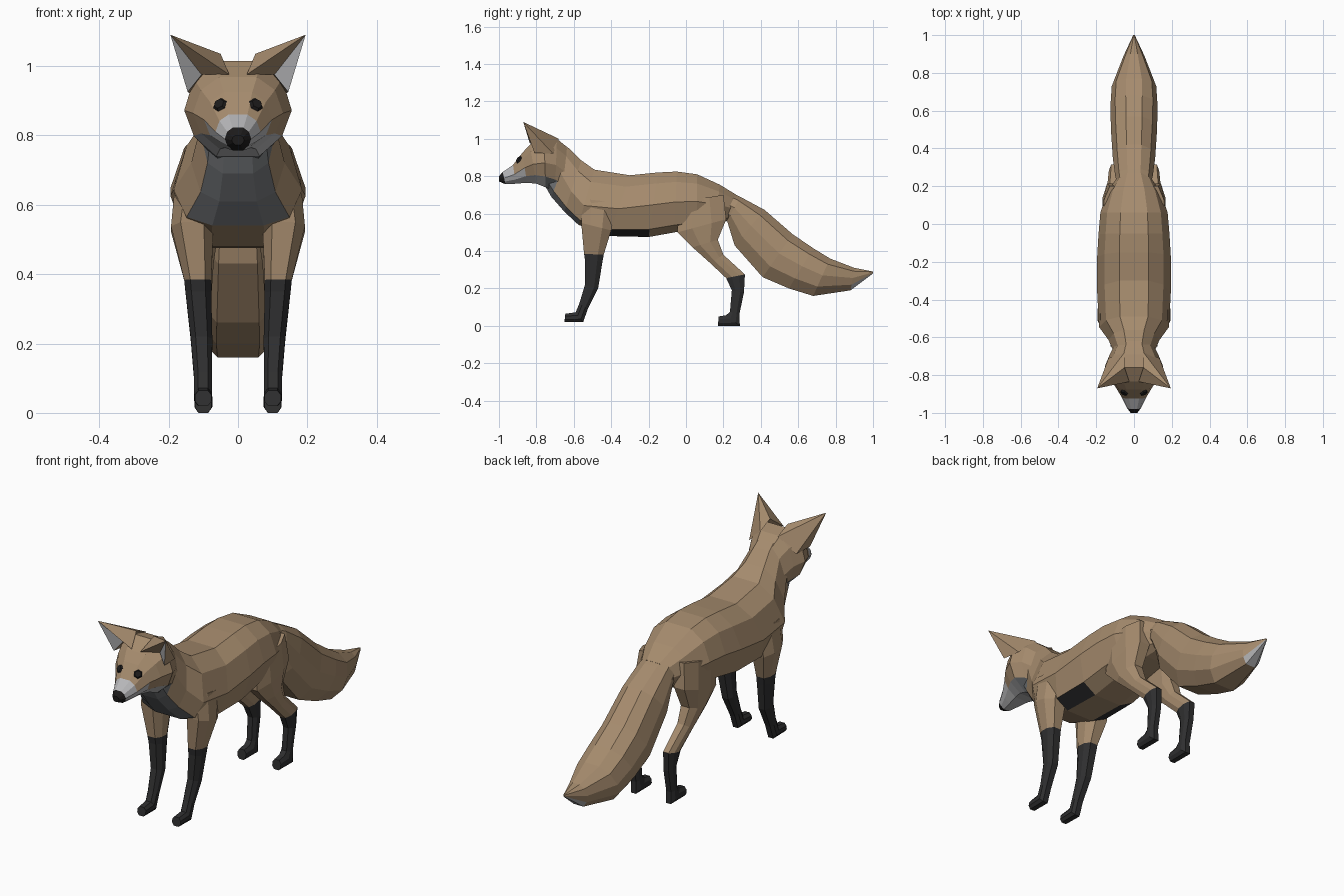
import bpy, bmesh
from mathutils import Vector
from mathutils.bvhtree import BVHTree


def mat(name, rgb):
    m = bpy.data.materials.new(name)
    m.diffuse_color = (*rgb, 1)
    return m


MATS = [mat("tan fur", (0.38, 0.26, 0.155)), mat("black fur", (0.028, 0.028, 0.029)),
        mat("pale fur", (0.48, 0.48, 0.49)), mat("grey fur", (0.17, 0.18, 0.19)),
        mat("eye black", (0.012, 0.011, 0.011))]
TAN, BLACK, PALE, GREY, EYE = range(5)

# half cross-sections: (fraction of half width, fraction of height), bottom to top
BODY = [(0.4, 0), (0.8, 0.12), (1, 0.5), (0.8, 0.83), (0.4, 1)]
HEAD = [(0.4, 0), (0.82, 0.22), (1, 0.5), (0.82, 0.82), (0.42, 1)]
TAIL = [(0.5, 0), (0.9, 0.25), (1, 0.55), (0.8, 0.85), (0.35, 1)]
LEG = [(0.55, 0), (1, 0.3), (1, 0.7), (0.55, 1)]


def finish(bm, name, rule):
    bmesh.ops.recalc_face_normals(bm, faces=bm.faces)
    for f in bm.faces:
        f.material_index = rule(f.calc_center_median(), f.normal)
    me = bpy.data.meshes.new(name)
    tree = BVHTree.FromBMesh(bm)
    bm.to_mesh(me)
    bm.free()
    for m in MATS:
        me.materials.append(m)
    bpy.context.collection.objects.link(bpy.data.objects.new(name, me))
    return tree


def loft(name, profile, rings, rule, side=1):
    """rings: (bottom y, z, top y, z, half width, centre x, height fraction of the widest point)"""
    bm = bmesh.new()
    loops = []
    outline = profile + [(-x, t) for x, t in reversed(profile)]
    for by, bz, ty, tz, w, cx, mid in rings:
        loop = []
        for px, t in outline:
            t = 2 * t * mid if t < 0.5 else mid + (1 - mid) * (2 * t - 1)
            loop.append(bm.verts.new((side * (cx + w * px), by + (ty - by) * t, bz + (tz - bz) * t)))
        loops.append(loop)
    n = len(outline)
    for a, b in zip(loops, loops[1:]):
        for i in range(n):
            j = (i + 1) % n
            bm.faces.new((a[i], a[j], b[j], b[i]))
    bm.faces.new(loops[0])
    bm.faces.new(loops[-1])
    return finish(bm, name, rule)


# torso and neck
def body_rule(c, n):
    if c.y < -0.52 and n.z < 0.1 and abs(c.x) < 0.1 and (n.y < -0.3 or n.z < -0.4):
        return GREY
    if -0.4 < c.y < -0.2 and n.z < -0.4 and abs(c.x) > 0.07:
        return BLACK
    return TAN


loft("body", BODY, [
    (-0.76, 0.76, -0.68, 0.99, 0.10, 0, 0.5),
    (-0.72, 0.69, -0.62, 0.945, 0.11, 0, 0.5),
    (-0.65, 0.61, -0.56, 0.885, 0.135, 0, 0.4),
    (-0.575, 0.54, -0.49, 0.835, 0.185, 0, 0.35),
    (-0.41, 0.48, -0.30, 0.805, 0.195, 0, 0.45),
    (-0.20, 0.475, -0.15, 0.82, 0.195, 0, 0.5),
    (-0.06, 0.50, -0.05, 0.825, 0.188, 0, 0.5),
    (0.06, 0.52, 0.06, 0.81, 0.178, 0, 0.5),
    (0.16, 0.54, 0.18, 0.755, 0.14, 0, 0.5),
    (0.22, 0.56, 0.27, 0.70, 0.09, 0, 0.5)], body_rule)

# bushy tail
loft("tail", TAIL, [
    (0.17, 0.60, 0.17, 0.745, 0.08, 0, 0.5),
    (0.22, 0.56, 0.29, 0.69, 0.10, 0, 0.5),
    (0.26, 0.43, 0.42, 0.62, 0.112, 0, 0.5),
    (0.41, 0.26, 0.57, 0.49, 0.122, 0, 0.5),
    (0.55, 0.20, 0.68, 0.415, 0.125, 0, 0.5),
    (0.68, 0.16, 0.77, 0.36, 0.118, 0, 0.5),
    (0.88, 0.19, 0.90, 0.31, 0.055, 0, 0.5),
    (1.0, 0.28, 1.0, 0.29, 0.004, 0, 0.5)],
    lambda c, n: PALE if c.y > 0.9 and n.z < -0.3 else TAN)


# head and muzzle
def head_rule(c, n):
    if c.y < -0.98:
        return EYE
    if c.y < -0.93:
        return PALE
    if c.z < 0.815:
        return PALE if c.y < -0.76 else GREY if abs(c.x) < 0.09 else TAN
    return TAN


head = loft("head", HEAD, [
    (-1.0, 0.772, -1.0, 0.80, 0.018, 0, 0.5),
    (-0.965, 0.757, -0.98, 0.822, 0.038, 0, 0.5),
    (-0.91, 0.76, -0.925, 0.86, 0.065, 0, 0.5),
    (-0.85, 0.765, -0.875, 0.925, 0.098, 0, 0.5),
    (-0.80, 0.76, -0.835, 0.968, 0.13, 0, 0.5),
    (-0.75, 0.74, -0.76, 1.015, 0.155, 0, 0.48),
    (-0.70, 0.72, -0.69, 1.0, 0.13, 0, 0.5),
    (-0.64, 0.68, -0.63, 0.95, 0.10, 0, 0.5)], head_rule)


# hollow pointed ear with pale outer lining
def ear(name, s):
    bm = bmesh.new()
    tip, inner, outer, back, rear, top, hollow = [bm.verts.new((s * x, y, z)) for x, y, z in (
        (0.195, -0.87, 1.09), (0.025, -0.835, 0.975), (0.145, -0.81, 0.925), (0.135, -0.71, 0.92),
        (0.05, -0.68, 1.0), (0.05, -0.76, 1.035), (0.105, -0.79, 0.975))]
    base = [inner, hollow, outer, back, rear, top]
    for a, b in zip(base, base[1:] + base[:1]):
        bm.faces.new((tip, a, b))
    bm.faces.new(base)
    finish(bm, name, lambda c, n: PALE if n.y < 0 and s * n.x < 0.35 and abs(c.x) > 0.135 else TAN)


# six-sided eye plate laid on the face
def eye(name, s):
    loc, nor, _, _ = head.ray_cast(Vector((s * 0.052, -2, 0.888)), Vector((0, 1, 0)))
    bm = bmesh.new()
    bmesh.ops.create_cone(bm, segments=6, radius1=0.023, radius2=0.016, depth=0.009, cap_ends=True)
    bm.transform(nor.to_track_quat("Z", "Y").to_matrix().to_4x4())
    bmesh.ops.translate(bm, verts=bm.verts, vec=loc + nor * 0.003)
    finish(bm, name, lambda c, n: EYE)


# legs: each ring runs from its front edge to its back edge
FRONT_LEG = [
    (-0.56, 0.68, -0.38, 0.66, 0.07, 0.11, 0.5),
    (-0.56, 0.55, -0.40, 0.51, 0.061, 0.132, 0.5),
    (-0.545, 0.385, -0.44, 0.38, 0.039, 0.116, 0.5),
    (-0.54, 0.35, -0.447, 0.34, 0.037, 0.114, 0.5),
    (-0.54, 0.22, -0.47, 0.20, 0.031, 0.105, 0.5),
    (-0.57, 0.12, -0.525, 0.09, 0.026, 0.101, 0.5),
    (-0.59, 0.072, -0.55, 0.02, 0.026, 0.101, 0.5),
    (-0.645, 0.065, -0.65, 0.02, 0.024, 0.10, 0.5)]
HIND_LEG = [
    (-0.05, 0.66, 0.20, 0.70, 0.07, 0.09, 0.5),
    (-0.045, 0.50, 0.215, 0.57, 0.055, 0.112, 0.5),
    (0.035, 0.42, 0.17, 0.46, 0.044, 0.114, 0.5),
    (0.13, 0.335, 0.20, 0.38, 0.034, 0.11, 0.5),
    (0.215, 0.255, 0.315, 0.275, 0.028, 0.105, 0.5),
    (0.245, 0.19, 0.31, 0.18, 0.026, 0.102, 0.5),
    (0.235, 0.075, 0.285, 0.06, 0.025, 0.10, 0.5),
    (0.215, 0.057, 0.288, 0.0, 0.026, 0.10, 0.5),
    (0.175, 0.05, 0.17, 0.0, 0.024, 0.10, 0.5)]

for s, tag in ((1, "right"), (-1, "left")):
    ear(tag + "_ear", s)
    eye(tag + "_eye", s)
    loft(tag + "_front_leg", LEG, FRONT_LEG, lambda c, n: BLACK if c.z < 0.375 else TAN, s)
    loft(tag + "_hind_leg", LEG, HIND_LEG, lambda c, n: BLACK if c.z < 0.275 else TAN, s)
